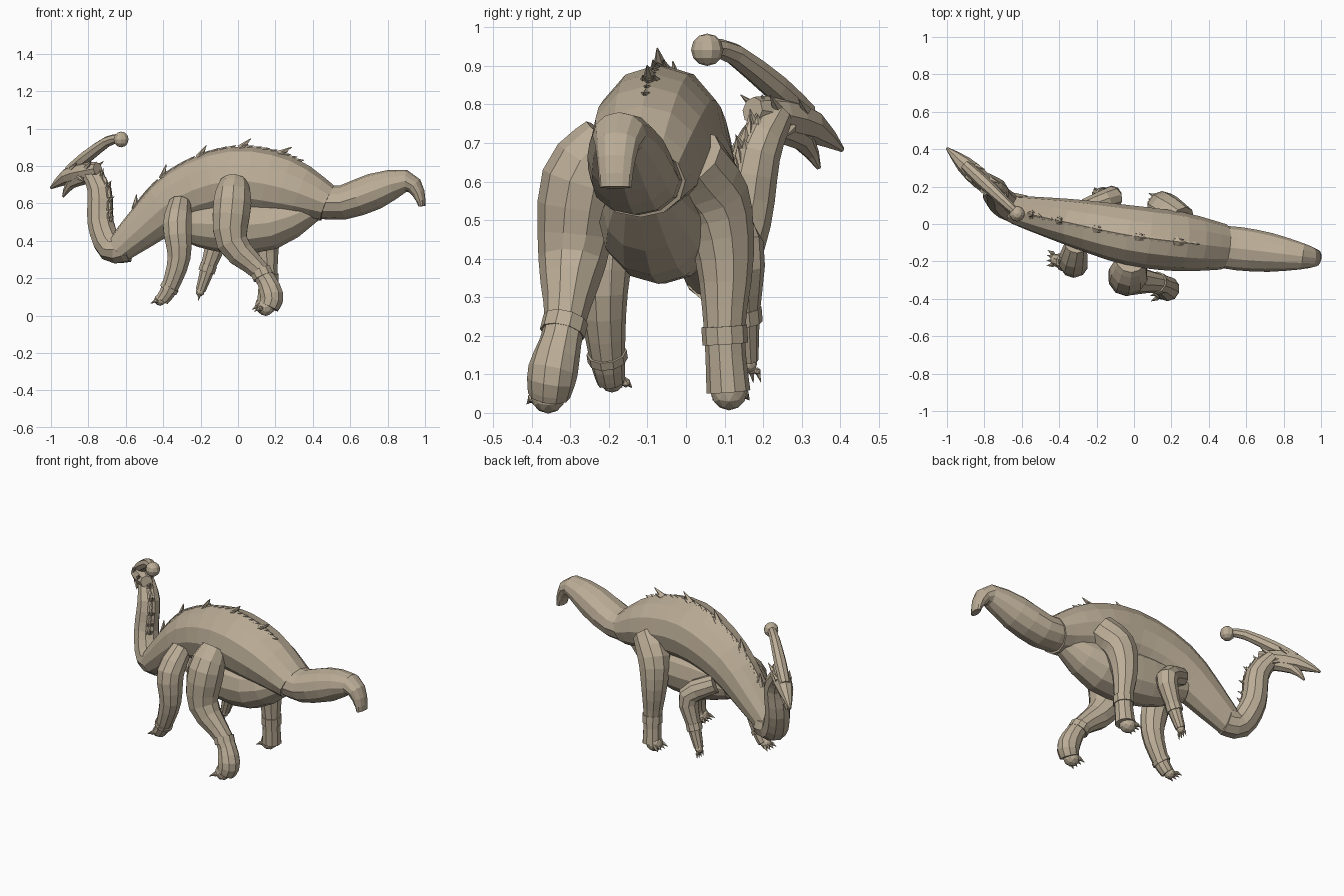
import bpy, bmesh, math
from mathutils import Vector as V

if "Cube" in bpy.data.objects:
    bpy.data.objects.remove(bpy.data.objects["Cube"])

hide = bpy.data.materials.new("tan_hide")
hide.diffuse_color = (.50, .42, .31, 1)
hide.use_nodes = True
hide.node_tree.nodes["Principled BSDF"].inputs["Base Color"].default_value = hide.diffuse_color


def refine(path, steps):
    """Catmull-Rom resampling of (x, y, z, half width, half height) stations."""
    path = [tuple(p) if len(p) == 5 else (*p, p[3]) for p in path]
    pts = [path[0]] + path + [path[-1]]
    out = []
    for i in range(1, len(pts) - 2):
        for s in range(steps):
            t = s / steps
            out.append([0.5 * (2 * b + (c - a) * t + (2 * a - 5 * b + 4 * c - d) * t * t
                        + (3 * b - a - 3 * c + d) * t ** 3) for a, b, c, d in zip(*pts[i - 1:i + 3])])
    return out + [list(path[-1])]


def frames(path, hint):
    """Centre, tangent, side and up vectors for each station."""
    out = []
    for i, p in enumerate(path):
        a, b = path[max(i - 1, 0)], path[min(i + 1, len(path) - 1)]
        t = (V(b[:3]) - V(a[:3])).normalized()
        side = (V(hint) - t * V(hint).dot(t)).normalized()
        out.append((V(p[:3]), t, side, t.cross(side)))
    return out


def finish(bm, name):
    bmesh.ops.recalc_face_normals(bm, faces=bm.faces)
    me = bpy.data.meshes.new(name)
    bm.to_mesh(me)
    bm.free()
    me.materials.append(hide)
    ob = bpy.data.objects.new(name, me)
    bpy.context.collection.objects.link(ob)
    return ob


def tube(name, path, hint=(0, 1, 0), sides=10, steps=2):
    """Faceted elliptical tube lofted through the stations."""
    path = refine(path, steps)
    bm = bmesh.new()
    rings = []
    for p, (c, t, s, u) in zip(path, frames(path, hint)):
        angles = [2 * math.pi * k / sides for k in range(sides)]
        rings.append([bm.verts.new(c + s * p[3] * math.cos(a) + u * p[4] * math.sin(a)) for a in angles])
    for r, q in zip(rings, rings[1:]):
        for k in range(sides):
            j = (k + 1) % sides
            bm.faces.new((r[k], r[j], q[j], q[k]))
    bm.faces.new(rings[0])
    bm.faces.new(rings[-1])
    return finish(bm, name)


def ball(bm, centre, radius, detail=1):
    made = bmesh.ops.create_icosphere(bm, subdivisions=detail, radius=radius)
    bmesh.ops.translate(bm, verts=made["verts"], vec=centre)


def spike(bm, base, tip, r):
    """Small five-sided cone from base to tip."""
    d = tip - base
    m = d.to_track_quat('Z', 'Y').to_matrix().to_4x4()
    m.translation = base + d / 2
    bmesh.ops.create_cone(bm, cap_ends=True, segments=5, radius1=r, radius2=r * 0.08,
                          depth=d.length, matrix=m)


def ridge(name, path, hint, sign, span, every, length, lean):
    """Row of leaning spikes with small knobs between them along a tube."""
    path = refine(path, 8)
    bm = bmesh.new()
    for i, (c, t, s, u) in enumerate(frames(path, hint)):
        if i not in span:
            continue
        up = u * sign
        base = c + up * (path[i][4] - 0.012)
        if i % every == 0:
            spike(bm, base, base + (up + t * lean).normalized() * length, length * 0.27)
            for e in (-1, 1):
                b = base + s * e * 0.014
                spike(bm, b, b + (up * 0.6 + t * lean).normalized() * length * 0.6, 0.013)
        else:
            spike(bm, base - t * 0.015, base + t * 0.025 + up * 0.018, 0.016)
    return finish(bm, name)


def leg(name, path, forward, size, ankle=-2):
    """Leg tube with an ankle band, foot pad and four clawed toes at its end."""
    tube(name + "_leg", path, steps=3)
    a, b = path[ankle], path[ankle + 1]
    lo, hi = ([p + (q - p) * k for p, q in zip(a, b)] for k in (-.1, .2))
    lo[3] = hi[3] = a[3] * 1.12
    tube(name + "_ankle_band", [lo, hi], steps=1)
    bm = bmesh.new()
    f, s, end = V(forward).normalized(), V((0, 1, 0)), V(path[-1][:3])
    r = path[-1][3]
    ball(bm, end + f * r * .3, r * .85, 2)
    for k in range(4):
        o = k / 3 - .5
        d = (f + s * o * .8).normalized()
        p = end + f * r * .7 + s * o * size * 1.9 - V((0, 0, size * .2))
        ball(bm, p + d * size * .2, size * .46)
        spike(bm, p + d * size * .4, p + d * size * 1.2 - V((0, 0, size * .45)), size * .32)
    finish(bm, name + "_foot")


def on_spine(rows):
    """Torso stations (x, z, half width, half height) placed on the sideways bend."""
    return [(x, -.065 - x * (.22 if x < 0 else .12), z, w, h) for x, z, w, h in rows]


def on_face(rows):
    """Head stations (x, z, radius) placed along the turned facing line."""
    return [(x, .405 - .93 * (x + 1), z, r) for x, z, r in rows]


# Torso, belly and tail
bend, turn = (.15, 1, 0), (.65, .76, 0)
back = on_spine([(-.64, .35, .075, .075), (-.53, .45, .095, .105), (-.3, .635, .13, .155),
                 (-.02, .72, .16, .183), (.25, .685, .158, .17), (.48, .60, .122, .10)])
tube("back", back, bend, 12, 3)
tube("belly", on_spine([(-.34, .5, .08, .08), (-.12, .49, .13, .145), (.18, .495, .14, .14),
                        (.46, .6, .06, .05)]), bend, 12, 3)
tube("tail", on_spine([(.43, .61, .11, .09), (.56, .605, .116, .092), (.73, .665, .104, .098),
                       (.9, .72, .07, .06), (.965, .655, .05, .035), (.983, .585, .042, .018)]), bend, 12)

# Neck, head, jaw and crest
neck = [(-.59, .075, .365, .08), (-.68, .1, .365, .078), (-.735, .15, .5, .072),
        (-.74, .18, .67, .066), (-.80, .235, .775, .045)]
tube("neck", neck, turn, 10, 3)
tube("head", on_face([(-.75, .785, .035), (-.82, .77, .052), (-.91, .745, .045), (-1, .683, .007)]), turn, 8)
tube("lower_jaw", on_face([(-.81, .745, .042), (-.89, .71, .032), (-.935, .635, .006)]), turn, 8)
tube("crest", on_face([(-.90, .775, .03), (-.815, .845, .036), (-.70, .93, .029), (-.64, .947, .024)]), turn, 8)
bm = bmesh.new()
bmesh.ops.create_uvsphere(bm, u_segments=10, v_segments=6, radius=.042)
bmesh.ops.translate(bm, verts=bm.verts, vec=(-.625, .055, .942))
finish(bm, "crest_knob")

# Paired cheek and brow horns
bm = bmesh.new()
swept, out = V((.04, -.03, 0)), V(turn)
for e in (-1, 1):
    for x, z, rise in ((-.79, .79, .035), (-.87, .785, .03), (-.83, .74, -.025)):
        base = V(on_face([(x, z, 0)])[0][:3]) + out * e * .035
        spike(bm, base, base + swept + out * e * .015 + V((0, 0, rise)), .015)
finish(bm, "head_horns")

# Spine armour
ridge("back_spikes", back, bend, 1, range(10, 34), 5, .078, 1.1)
ridge("neck_spikes", neck, turn, -1, range(15, 31), 3, .045, .5)

# Legs
leg("near_hind", [(-.02, -.2, .71, .075), (-.03, -.27, .60, .106), (-.03, -.295, .39, .088),
                  (.125, -.315, .23, .053), (.18, -.345, .11, .065), (.165, -.355, .045, .055)],
    (-1, -.15, 0), .034, -3)
leg("far_hind", [(.25, .01, .66, .09), (.17, .07, .56, .095), (.15, .1, .40, .076),
                 (.16, .1, .21, .053), (.155, .11, .055, .057)], (-1, .1, 0), .034)
leg("near_fore", [(-.31, -.11, .60, .06), (-.325, -.2, .48, .08), (-.315, -.215, .31, .064),
                  (-.365, -.205, .15, .047), (-.405, -.195, .085, .038)], (-1, .25, 0), .03)
leg("far_fore", [(-.26, .08, .52, .055), (-.12, .14, .43, .063), (-.16, .15, .26, .042),
                 (-.2, .16, .135, .028)], (-.3, .1, -1), .022)
